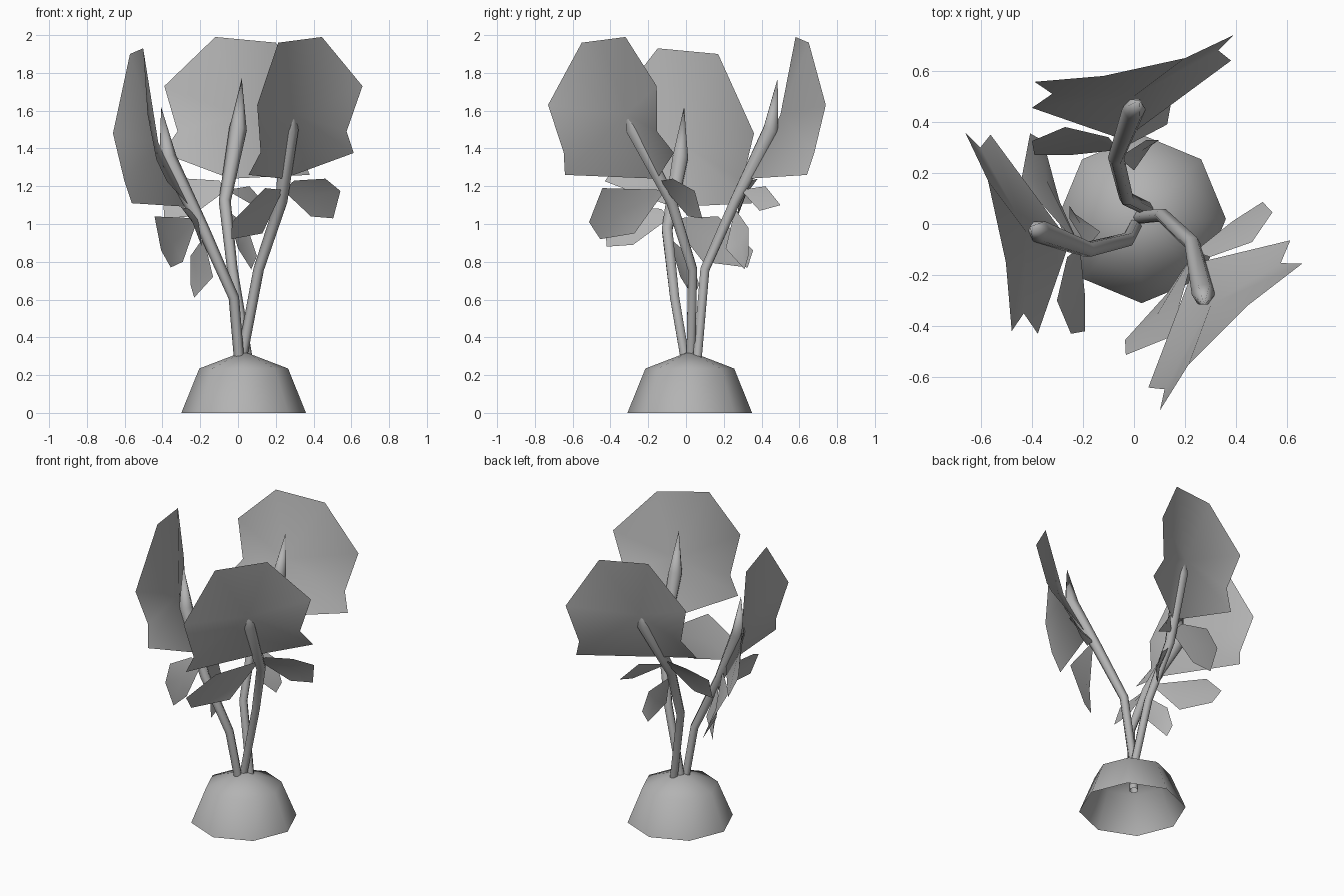
import bpy, bmesh
from math import radians, pi, cos, sin
from mathutils import Matrix, Vector

cube = bpy.data.objects.get("Cube")
if cube:
    bpy.data.objects.remove(cube)

grey = bpy.data.materials.new("soft grey")
grey.use_nodes = True
colour = (0.45, 0.45, 0.45, 1)
grey.diffuse_color = colour
grey.node_tree.nodes["Principled BSDF"].inputs["Base Color"].default_value = colour


def finish(bm, name, normals=False):
    if normals:
        bmesh.ops.recalc_face_normals(bm, faces=bm.faces)
    mesh = bpy.data.meshes.new(name)
    bm.to_mesh(mesh)
    bm.free()
    mesh.materials.append(grey)
    mesh.polygons.foreach_set("use_smooth", [True] * len(mesh.polygons))
    obj = bpy.data.objects.new(name, mesh)
    bpy.context.collection.objects.link(obj)
    return obj


def tube(bm, path, radii, sides):
    """Rings across the path, skinned; a zero radius closes to a point."""
    rings = []
    for i, (p, r) in enumerate(zip(path, radii)):
        ahead = path[min(i + 1, len(path) - 1)] - path[max(i - 1, 0)]
        turn = Vector((0, 0, 1)).rotation_difference(ahead)
        angles = [2 * pi * k / sides for k in range(sides)] if r else [0]
        rings.append([bm.verts.new(p + turn @ Vector((r * cos(a), r * sin(a), 0)))
                      for a in angles])
    for a, b in zip(rings, rings[1:]):
        for k in range(sides):
            j = (k + 1) % sides
            if len(b) == 1:
                bm.faces.new((a[k], a[j], b[0]))
            else:
                bm.faces.new((a[k], a[j], b[j], b[k]))


def sheet(name, outline, move, hub=None):
    """Thin leaf: an outline fanned around a hub (its middle by default)."""
    bm = bmesh.new()
    pts = [Vector(p) for p in outline]
    mid = Vector(hub) if hub else sum(pts, Vector()) / len(pts)
    centre = bm.verts.new(move @ mid)
    rim = [bm.verts.new(move @ p) for p in pts]
    for a, b in zip(rim, rim[1:] + rim[:1]):
        bm.faces.new((centre, a, b))
    finish(bm, name, True)


# Base: open eight-sided mound
bm = bmesh.new()
centre = Vector((0.03, 0.02, 0))
tube(bm, [centre + Vector((0, 0, z)) for z in (0, 0.235, 0.325)], (0.33, 0.235, 0), 8)
finish(bm, "mound", True)

# Shapes of one shoot, shared by all three
stem_path = [(0.05, 0.06, 0.29), (-0.03, 0.1, 0.76), (-0.07, 0.26, 1.12),
             (0, 0.45, 1.5), (0.02, 0.485, 1.77)]
stem_radii = (0.027, 0.028, 0.032, 0.047, 0)
joint = (-0.06, 0.29, 1.18)
big_leaf = [(-0.04, 0.33, 1.24), (0.38, 0.64, 1.26), (0.33, 0.68, 1.38),
            (0.39, 0.74, 1.63), (0.2, 0.65, 1.96), (-0.12, 0.58, 1.99),
            (-0.39, 0.557, 1.73), (-0.32, 0.51, 1.49), (-0.4, 0.455, 1.376)]
small_leaves = {
    "left_leaf": [joint, (-0.1, 0.34, 1.23), (-0.27, 0.38, 1.24), (-0.4, 0.325, 1.175),
                  (-0.39, 0.27, 1.03), (-0.25, 0.27, 1.04)],
    "right_leaf": [joint, (0.2, 0.52, 1.19), (0.385, 0.485, 1.01),
                   (0.356, 0.434, 0.92), (0.12, 0.37, 0.95)],
    "short_leaf": [joint, (0.06, 0.42, 1.2), (0.15, 0.5, 1.1), (0.13, 0.39, 1.07)],
    "hanging_leaf": [(-0.06, 0.26, 1.08), (0.05, 0.33, 0.98), (0.1, 0.33, 0.83),
                     (0.07, 0.31, 0.76), (0, 0.21, 0.87)],
}

# Three shoots: name, turn, shift, extra height of the leaf top, small leaves
shoots = [
    ("back", 0, (0, 0, 0), 0, ("left_leaf", "short_leaf", "hanging_leaf")),
    ("side", 90, (0.078, -0.03, -0.15), 0.09, ("left_leaf", "right_leaf", "hanging_leaf")),
    ("front", 212.7, (0.03, 0.103, 0), 0, ("left_leaf", "right_leaf")),
]
for name, turn, shift, lift, extras in shoots:
    move = Matrix.Translation(shift) @ Matrix.Rotation(radians(turn), 4, "Z")
    bm = bmesh.new()
    tube(bm, [move @ Vector(p) for p in stem_path], stem_radii, 6)
    finish(bm, name + "_stem", True)
    blade = [(x, y, z + lift * (z > 1.9)) for x, y, z in big_leaf]
    sheet(name + "_big_leaf", blade, move, (0, 0.5, 1.58))
    for leaf in extras:
        sheet(name + "_" + leaf, small_leaves[leaf], move)
